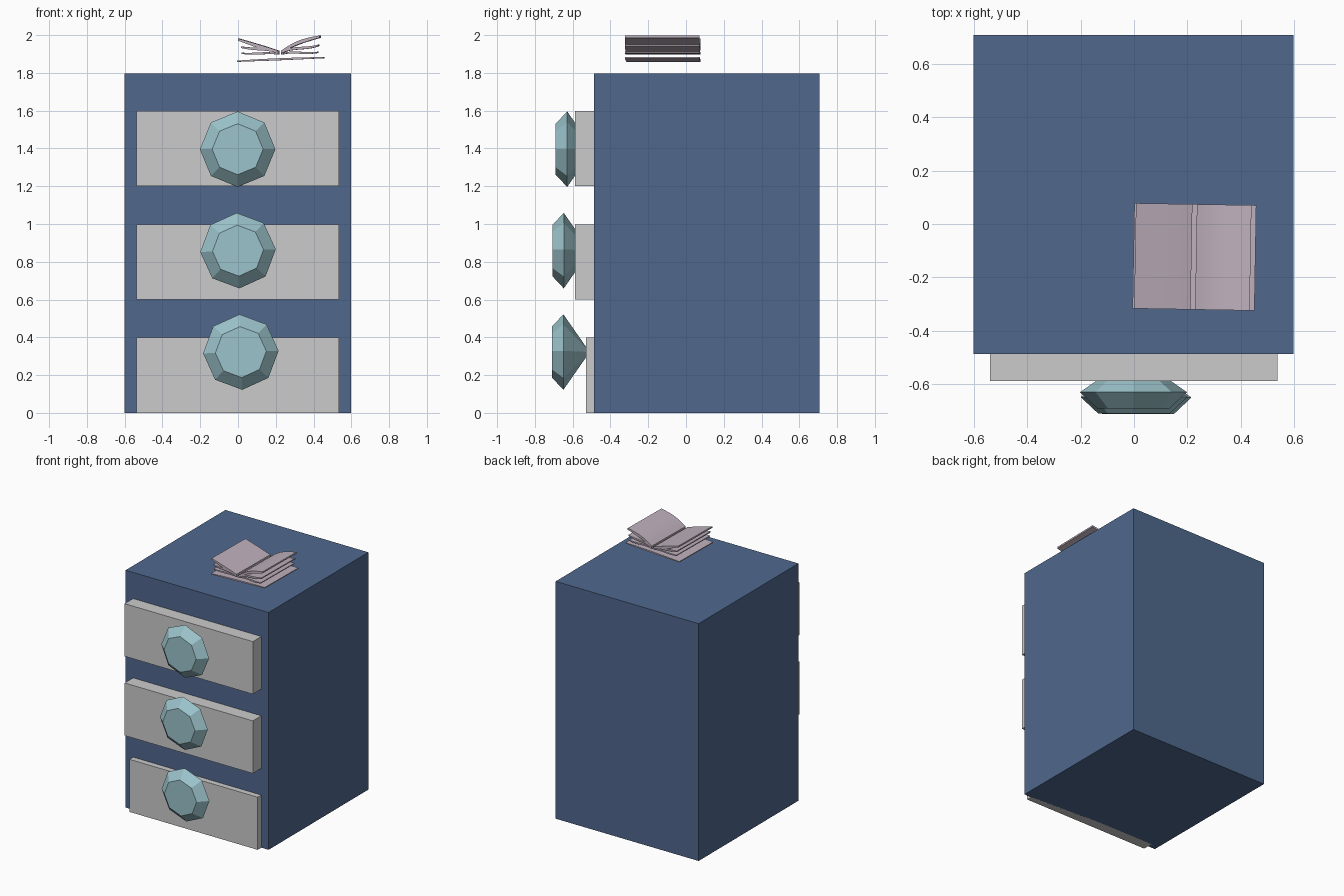
import bpy, bmesh
from math import sin, cos, pi, radians
from mathutils import Matrix

if "Cube" in bpy.data.objects:
    bpy.data.objects.remove(bpy.data.objects["Cube"])


def material(name, rgb):
    m = bpy.data.materials.new(name)
    m.diffuse_color = (*rgb, 1)
    m.use_nodes = True
    m.node_tree.nodes["Principled BSDF"].inputs["Base Color"].default_value = m.diffuse_color
    return m


BLUE = material("blue_paint", (0.08, 0.14, 0.27))
TEAL = material("teal_glass", (0.33, 0.55, 0.60))
PAPER = material("mauve_paper", (0.52, 0.44, 0.51))


def finish(name, bm, mat=None):
    bmesh.ops.recalc_face_normals(bm, faces=bm.faces)
    me = bpy.data.meshes.new(name)
    bm.to_mesh(me)
    bm.free()
    ob = bpy.data.objects.new(name, me)
    bpy.context.collection.objects.link(ob)
    if mat:
        me.materials.append(mat)
    return ob


def box(name, lo, hi, mat=None):
    bm = bmesh.new()
    bmesh.ops.create_cube(bm, size=1)
    for v in bm.verts:
        v.co = [(a + b) / 2 + c * (b - a) for a, b, c in zip(lo, hi, v.co)]
    return finish(name, bm, mat)


def gem(name, x, y_front, z, turn):
    # Eight-sided cut stone: flat table, sloped crown, pointed back
    bm = bmesh.new()
    rings = []
    for r, y in ((0.135, y_front), (0.2, y_front + 0.061)):
        rings.append([bm.verts.new((x + r * cos(turn + i * pi / 4), y,
                                    z + r * sin(turn + i * pi / 4))) for i in range(8)])
    tip = bm.verts.new((x, y_front + 0.2, z))
    table, girdle = rings
    bm.faces.new(table)
    for i in range(8):
        j = (i + 1) % 8
        bm.faces.new((table[i], table[j], girdle[j], girdle[i]))
        bm.faces.new((girdle[i], girdle[j], tip))
    return finish(name, bm, TEAL)


def bezier(p, n=12):
    pts = []
    for i in range(n + 1):
        t = i / n
        w = ((1 - t) ** 3, 3 * t * (1 - t) ** 2, 3 * t * t * (1 - t), t ** 3)
        pts.append(tuple(sum(a * q[k] for a, q in zip(w, p)) for k in (0, 1)))
    return pts


BOOK_TURN = (Matrix.Translation((0.226, -0.123, 0)) @ Matrix.Rotation(radians(-1), 4, 'Z'))


def sheet(name, ctrl, thick):
    # Curved leaf: x/z profile with thickness, extruded along y
    top = bezier(ctrl)
    n = len(top) - 1
    low = [(x, z - thick * (0.6 + 0.4 * sin(pi * i / n))) for i, (x, z) in enumerate(top)]
    bm = bmesh.new()
    face = bm.faces.new([bm.verts.new((x - 0.226, -0.197, z)) for x, z in top + low[::-1]])
    ext = bmesh.ops.extrude_face_region(bm, geom=[face])
    bmesh.ops.translate(bm, vec=(0, 0.394, 0),
                        verts=[g for g in ext["geom"] if isinstance(g, bmesh.types.BMVert)])
    bm.transform(BOOK_TURN)
    ob = finish(name, bm, PAPER)
    bpy.ops.object.select_all(action='DESELECT')
    ob.select_set(True)
    bpy.context.view_layer.objects.active = ob
    bpy.ops.object.shade_smooth_by_angle(angle=radians(30))


# Cabinet body
box("cabinet_body", (-0.6, -0.487, 0), (0.597, 0.706, 1.796), BLUE)

# Drawers and their knobs: base height, front face, knob x, y, z, turn
for n, (z, front, kx, ky, kz, turn) in enumerate((
        (0.0, -0.53, 0.015, -0.71, 0.322, 2),
        (0.6, -0.588, 0.0, -0.708, 0.859, 2),
        (1.2, -0.588, -0.002, -0.69, 1.396, 0))):
    box(f"drawer_{n + 1}", (-0.538, front, z), (0.536, -0.45, z + 0.398))
    gem(f"drawer_knob_{n + 1}", kx, ky, kz, radians(turn))

# Open book: cover and three fanned leaves on each side of the spine
sheet("book_cover", ((-0.002, 1.865), (0.15, 1.876), (0.3, 1.882), (0.454, 1.884)), 0.011)
LEAVES = {
    "left": (((0.215, 1.918), (0.15, 1.94), (0.11, 1.952), (0.004, 1.982)),
             ((0.215, 1.911), (0.15, 1.942), (0.10, 1.928), (0.018, 1.940)),
             ((0.215, 1.903), (0.15, 1.918), (0.09, 1.902), (0.022, 1.907))),
    "right": (((0.232, 1.918), (0.31, 1.975), (0.36, 1.985), (0.436, 1.998)),
              ((0.232, 1.911), (0.29, 1.950), (0.36, 1.930), (0.428, 1.950)),
              ((0.232, 1.903), (0.29, 1.925), (0.36, 1.903), (0.422, 1.912))),
}
for side, leaves in LEAVES.items():
    for i, ctrl in enumerate(leaves):
        sheet(f"book_{side}_leaf_{i + 1}", ctrl, (0.02, 0.014, 0.011)[i])
